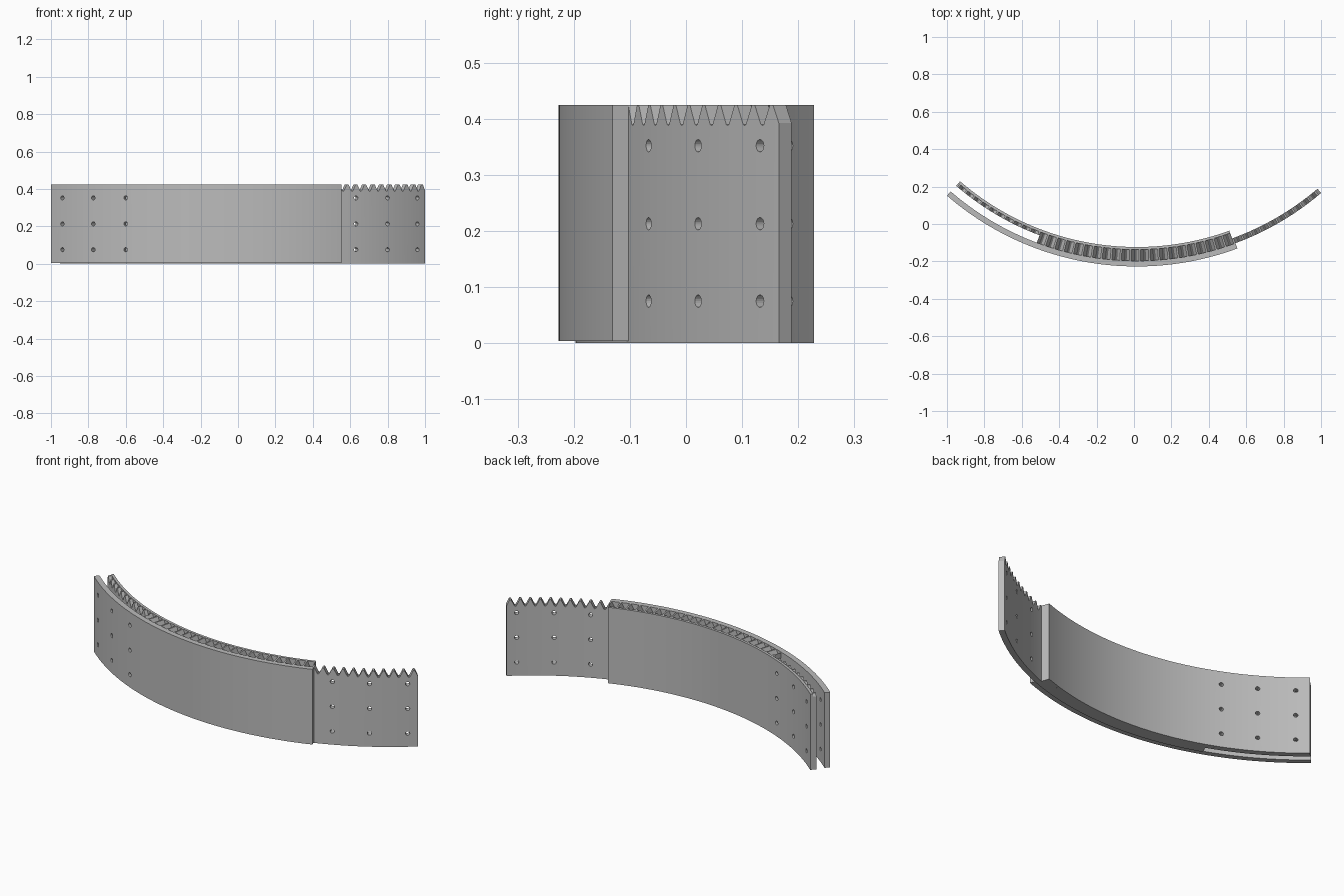
import bpy, bmesh, math
from mathutils import Matrix, Vector

cube = bpy.data.objects.get("Cube")
if cube:
    bpy.data.objects.remove(cube)

CX, CY = 0.015, 1.323      # shared centre of all the arcs
TOP, DEPTH = 0.425, 0.037  # wall height and tooth depth
PITCH, VALLEY = 1.95, 21.1 # tooth spacing and one valley, in degrees

steel = bpy.data.materials.new("steel_grey")
steel.use_nodes = True
GREY = (0.5, 0.5, 0.5, 1)
steel.diffuse_color = GREY
steel.node_tree.nodes["Principled BSDF"].inputs["Base Color"].default_value = GREY


def polar(r, deg, z):
    a = math.radians(deg)
    return Vector((CX + r * math.sin(a), CY - r * math.cos(a), z))


def plain_edge(a0, a1):
    n = 48
    return [(a0 + (a1 - a0) * i / n, TOP) for i in range(n + 1)]


def tooth_height(deg):
    # distance from the nearest valley, 0 to 0.5
    d = abs((deg - VALLEY) / PITCH - round((deg - VALLEY) / PITCH))
    if d < 0.08:
        return TOP - DEPTH + 0.002 * d / 0.08
    return min(TOP, TOP - DEPTH + 0.002 + (DEPTH - 0.002) * (d - 0.08) / 0.34)


def toothed_edge(a0, a1):
    angles = {a0, a1}
    for k in range(-40, 20):
        for f in (-0.42, -0.08, 0, 0.08, 0.42):
            a = VALLEY + (k + f) * PITCH
            if a0 < a < a1:
                angles.add(a)
    return [(a, tooth_height(a)) for a in sorted(angles)]


def finish(name, bm):
    bmesh.ops.recalc_face_normals(bm, faces=bm.faces)
    mesh = bpy.data.meshes.new(name)
    bm.to_mesh(mesh)
    bm.free()
    ob = bpy.data.objects.new(name, mesh)
    bpy.context.collection.objects.link(ob)
    mesh.materials.append(steel)
    return ob


def curved_wall(name, r_in, r_out, edge, bottom=0.0):
    """Solid curved strip whose top follows the given edge."""
    bm = bmesh.new()
    rings = []
    for deg, top in edge:
        rings.append([bm.verts.new(polar(r, deg, z)) for r, z in
                      ((r_in, bottom), (r_out, bottom), (r_out, top), (r_in, top))])
    for p, q in zip(rings, rings[1:]):
        for i in range(4):
            j = (i + 1) % 4
            bm.faces.new((p[i], p[j], q[j], q[i]))
    bm.faces.new(rings[0])
    bm.faces.new(rings[-1])
    return finish(name, bm)


def hole_cutter(name, angles):
    """Three by three grid of radial pins."""
    bm = bmesh.new()
    for deg in angles:
        for z in (0.075, 0.213, 0.352):
            turn = Matrix.Rotation(math.radians(deg), 4, 'Z') @ Matrix.Rotation(math.pi / 2, 4, 'X')
            bmesh.ops.create_cone(bm, cap_ends=True, segments=20, radius1=0.011, radius2=0.011,
                                  depth=0.3, matrix=Matrix.Translation(polar(1.5, deg, z)) @ turn)
    ob = finish(name, bm)
    ob.hide_render = True
    ob.hide_viewport = True
    ob.display_type = 'WIRE'
    return ob


# Strips, from outside to inside
outer_plate = curved_wall("outer_plate", 1.52, 1.55, plain_edge(-40.9, 20.3), 0.004)
middle_strip = curved_wall("middle_toothed_strip", 1.49, 1.52, toothed_edge(-20.6, 40.4))
spacer = curved_wall("toothed_spacer", 1.478, 1.49, toothed_edge(-20.6, 20.0))
inner_teeth = curved_wall("inner_toothed_strip", 1.46, 1.478, toothed_edge(-40.8, 20.0))
inner_skin = curved_wall("inner_skin", 1.446, 1.46, plain_edge(-40.8, 20.0))

# Bolt holes at both ends
right_holes = hole_cutter("right_hole_cutter", (-38.0, -30.6, -23.4))
left_holes = hole_cutter("left_hole_cutter", (23.9, 31.1, 38.4))
for ob, cutter in ((outer_plate, right_holes), (inner_teeth, right_holes),
                   (inner_skin, right_holes), (middle_strip, left_holes)):
    mod = ob.modifiers.new("bolt_holes", 'BOOLEAN')
    mod.operation = 'DIFFERENCE'
    mod.solver = 'EXACT'
    mod.object = cutter

# Smooth the curved faces, keep the edges crisp
bpy.ops.object.select_all(action='DESELECT')
for ob in (outer_plate, middle_strip, spacer, inner_teeth, inner_skin):
    ob.select_set(True)
bpy.context.view_layer.objects.active = outer_plate
bpy.ops.object.shade_smooth_by_angle(angle=math.radians(20))
